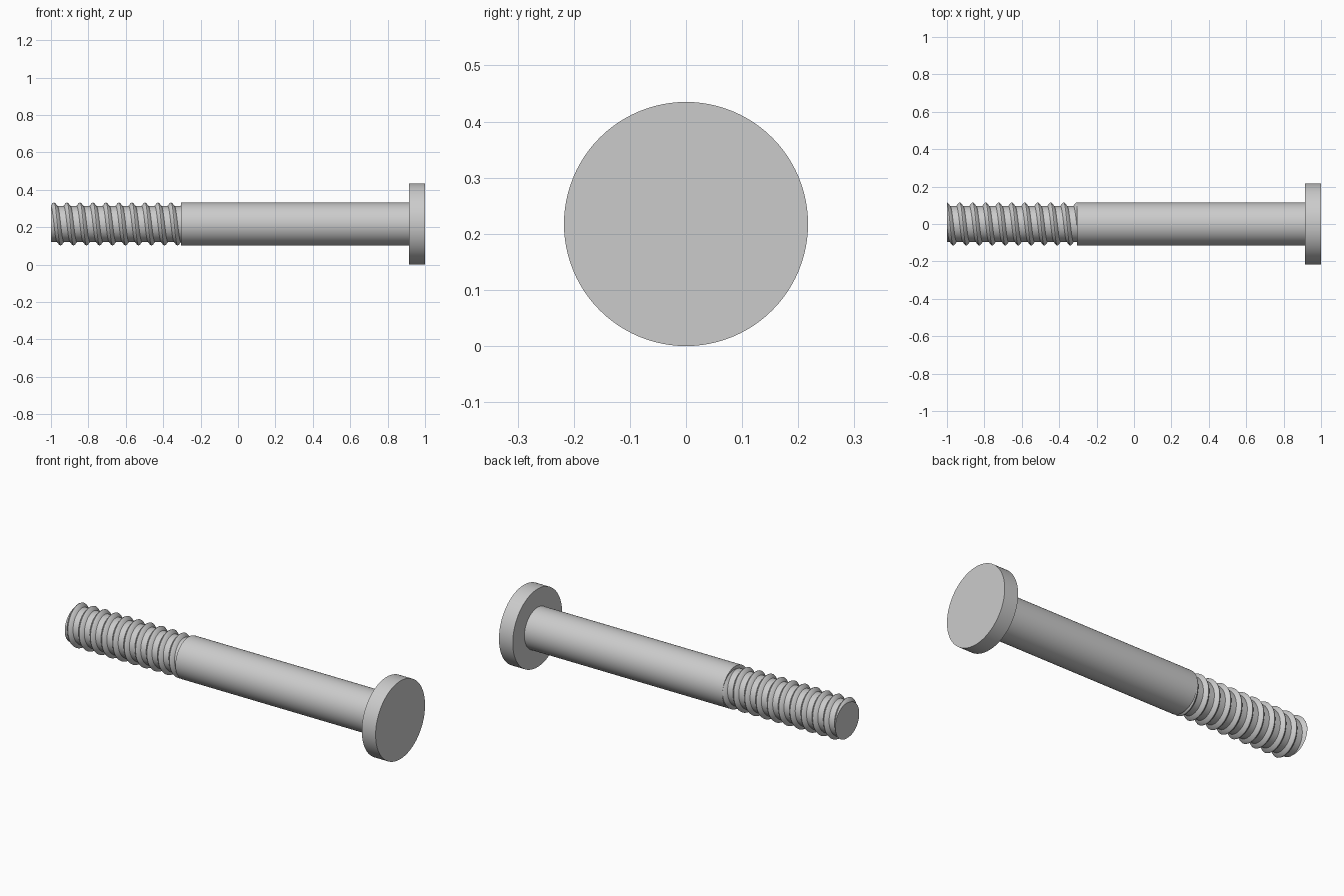
import bpy
import bmesh
from math import pi, cos, sin, radians

if "Cube" in bpy.data.objects:
    bpy.data.objects.remove(bpy.data.objects["Cube"], do_unlink=True)

HEAD_R, SHANK_R, ROOT_R = 0.2175, 0.115, 0.096
END_X, THREAD_X, HEAD_X, TIP_X = -1.0, -0.305, 0.915, 1.0
PITCH, CREST_X = 0.0695, -1.001
STEPS = 64

steel = bpy.data.materials.new("plain grey steel")
steel.use_nodes = True
GREY = (0.6, 0.6, 0.6, 1)
steel.diffuse_color = GREY
steel.node_tree.nodes["Principled BSDF"].inputs["Base Color"].default_value = GREY


def finish(obj, angle):
    obj.data.materials.append(steel)
    bpy.ops.object.select_all(action="DESELECT")
    obj.select_set(True)
    bpy.context.view_layer.objects.active = obj
    bpy.ops.object.shade_smooth_by_angle(angle=radians(angle))


def rod(name, x0, x1, radius):
    bpy.ops.mesh.primitive_cylinder_add(
        vertices=96, radius=radius, depth=x1 - x0,
        location=((x0 + x1) / 2, 0, HEAD_R), rotation=(0, pi / 2, 0))
    obj = bpy.context.object
    obj.name = name
    finish(obj, 35)


# Flat round head and plain shank
rod("head", HEAD_X, TIP_X, HEAD_R)
rod("shank", THREAD_X, HEAD_X, SHANK_R)

# Thread: one tooth outline (pitch fraction, radius) swept along a helix
tooth = [(-0.26, ROOT_R), (-0.09, 0.112), (0, SHANK_R),
         (0.09, 0.112), (0.26, ROOT_R), (0.74, ROOT_R)]
bm = bmesh.new()
rows = []
for i in range(-2 * STEPS, 13 * STEPS):
    a = 2 * pi * i / STEPS
    rows.append([bm.verts.new((CREST_X + PITCH * (i / STEPS + f),
                               r * cos(a), HEAD_R + r * sin(a)))
                 for f, r in tooth])
for r0, r1 in zip(rows, rows[1:]):
    for j in range(len(tooth) - 1):
        bm.faces.new((r0[j], r1[j], r1[j + 1], r0[j + 1]))
bmesh.ops.remove_doubles(bm, verts=bm.verts[:], dist=1e-5)

# Trim both ends square and cap them
for x, side in ((END_X, -1), (THREAD_X, 1)):
    bmesh.ops.bisect_plane(bm, geom=bm.verts[:] + bm.edges[:] + bm.faces[:],
                           plane_co=(x, 0, 0), plane_no=(side, 0, 0),
                           clear_outer=True)
    rim = [e for e in bm.edges if e.is_boundary
           and all(abs(v.co.x - x) < 1e-4 for v in e.verts)]
    bmesh.ops.edgeloop_fill(bm, edges=rim)
bmesh.ops.recalc_face_normals(bm, faces=bm.faces[:])
mesh = bpy.data.meshes.new("thread")
bm.to_mesh(mesh)
bm.free()
thread = bpy.data.objects.new("thread", mesh)
bpy.context.collection.objects.link(thread)
finish(thread, 30)
